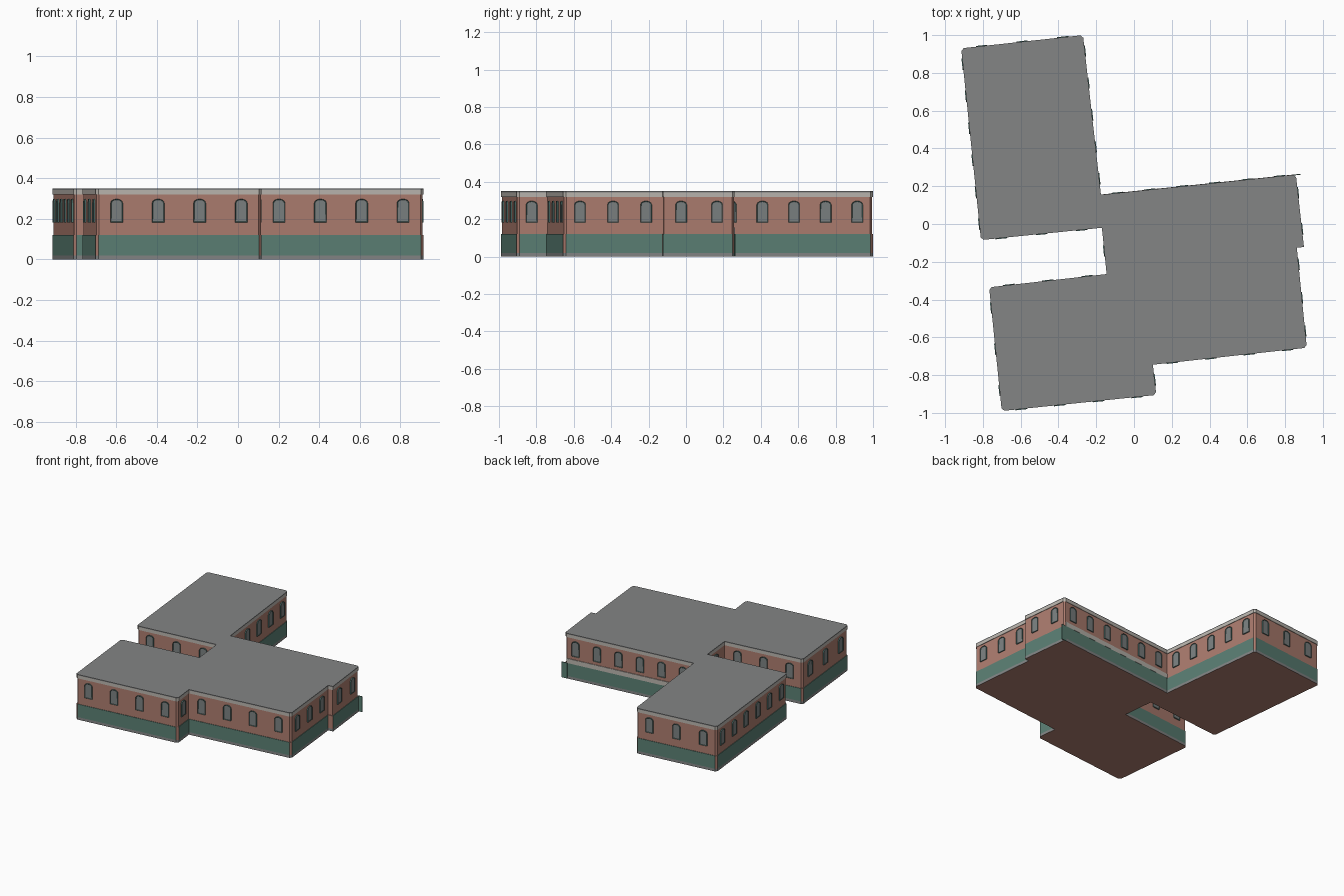
import bpy, bmesh, math
from mathutils import Vector

if "Cube" in bpy.data.objects:
    bpy.data.objects.remove(bpy.data.objects["Cube"])


def material(name, rgb):
    m = bpy.data.materials.new(name)
    m.diffuse_color = (*rgb, 1)
    m.use_nodes = True
    m.node_tree.nodes["Principled BSDF"].inputs["Base Color"].default_value = m.diffuse_color
    return m


BRICK = material("brick", (0.42, 0.205, 0.16))
GREEN = material("green_base", (0.105, 0.215, 0.175))
STONE = material("pale_stone", (0.50, 0.47, 0.43))
GREY = material("roof_grey", (0.23, 0.235, 0.235))
GLASS = material("window_glass", (0.20, 0.22, 0.22))
FRAME = material("window_frame", (0.09, 0.20, 0.18))

# Footprint corners, counter-clockwise seen from above
CORNERS = [Vector(p) for p in [
    (-0.915, 0.93), (-0.81, -0.085), (-0.17, -0.02), (-0.145, -0.265),
    (-0.767, -0.335), (-0.70, -0.99), (0.118, -0.905), (0.10, -0.745),
    (0.915, -0.655), (0.862, -0.125), (0.90, -0.122), (0.857, 0.262),
    (-0.175, 0.155), (-0.27, 1.0)]]
N = len(CORNERS)
SHARP = {10}      # the small jog on the right keeps a sharp corner


def chamfered():
    """Footprint with the outer corners cut off."""
    pts = []
    for i, p in enumerate(CORNERS):
        a = (CORNERS[i - 1] - p).normalized()
        b = (CORNERS[(i + 1) % N] - p).normalized()
        if b.cross(a) > 0 and i not in SHARP:
            pts += [p + a * 0.014, p + b * 0.014]
        else:
            pts.append(p)
    return pts


def offset(pts, d):
    """Move every edge outward by d with mitred corners."""
    out = []
    for i, p in enumerate(pts):
        a = (p - pts[i - 1]).normalized()
        b = (pts[(i + 1) % len(pts)] - p).normalized()
        na, nb = Vector((a.y, -a.x)), Vector((b.y, -b.x))
        out.append(p + (na + nb) * (d / (1 + na.dot(nb))))
    return out


PLAN = chamfered()


def finish(name, bm, mats):
    me = bpy.data.meshes.new(name)
    bm.to_mesh(me)
    bm.free()
    for m in mats:
        me.materials.append(m)
    ob = bpy.data.objects.new(name, me)
    bpy.context.collection.objects.link(ob)
    return ob


def band(name, rings, mat, bottom=False, top=False):
    """Wall strip through (height, outward offset) rings; short corner faces are brick."""
    bm = bmesh.new()
    rows = [[bm.verts.new((p.x, p.y, z)) for p in offset(PLAN, d)] for z, d in rings]
    n = len(PLAN)
    for lo, hi in zip(rows, rows[1:]):
        for i in range(n):
            j = (i + 1) % n
            f = bm.faces.new((lo[i], lo[j], hi[j], hi[i]))
            if (PLAN[j] - PLAN[i]).length < 0.05 and mat is GREEN:
                f.material_index = 1
    if bottom:
        bm.faces.new(rows[0][::-1]).material_index = 1
    if top:
        bm.faces.new(rows[-1])
    return finish(name, bm, [mat, BRICK])


IN = -0.004
band("plinth", [(0, 0), (0.02, 0)], GREY, bottom=True)
band("green_base", [(0.02, 0), (0.12, 0), (0.12, IN)], GREEN)
band("brick_walls", [(0.12, IN), (0.32, IN)], BRICK)
band("cornice", [(0.32, IN), (0.32, 0), (0.343, 0)], STONE)
band("roof", [(0.343, 0), (0.35, 0)], GREY, top=True)


def wall_point(a, b, u, z, out):
    """Point at distance u along wall a-b, pushed outward."""
    t = (b - a).normalized()
    p = a + t * u + Vector((t.y, -t.x)) * out
    return (p.x, p.y, z)


def plate(name, a, b, u0, u1, z0, z1, o0, o1, mat):
    bm = bmesh.new()
    lo, hi = [[bm.verts.new(wall_point(a, b, u, z, o)) for u, z in
               ((u0, z0), (u1, z0), (u1, z1), (u0, z1))] for o in (o0, o1)]
    bm.faces.new(lo[::-1])
    bm.faces.new(hi)
    for i in range(4):
        j = (i + 1) % 4
        bm.faces.new((lo[i], lo[j], hi[j], hi[i]))
    return finish(name, bm, [mat])


# Back wall: pale ledge above the base, and base plate running past the corner
a, b = CORNERS[11], CORNERS[12]
length = (b - a).length
plate("back_ledge", a, b, 0.014, length, 0.12, 0.155, IN, 0.001, STONE)
plate("base_end", a, b, -0.025, 0.02, 0.0, 0.12, -0.004, 0.001, GREEN)

# Window shape: straight sides with a low arched head
W, SILL, SHOULDER, RISE = 0.03, 0.183, 0.278, 0.02
SHAPE = [(-W, SILL), (W, SILL)] + [
    (W * math.cos(math.pi * k / 6), SHOULDER + RISE * math.sin(math.pi * k / 6))
    for k in range(7)]


def window(name, a, b, u):
    bm = bmesh.new()
    lo, hi = [[bm.verts.new(wall_point(a, b, u + x, z, o)) for x, z in SHAPE]
              for o in (IN, IN + 0.008)]
    n = len(SHAPE)
    for i in range(n):
        j = (i + 1) % n
        bm.faces.new((lo[i], lo[j], hi[j], hi[i]))
    pane = bm.faces.new(hi)
    bm.normal_update()
    bmesh.ops.inset_region(bm, faces=[pane], thickness=0.004, depth=-0.003)
    pane.material_index = 1
    finish(name, bm, [FRAME, GLASS])


# Evenly spaced windows on every wall
for i, a in enumerate(CORNERS):
    b = CORNERS[(i + 1) % N]
    length = (b - a).length
    if length < 0.1:
        continue
    count = max(1, int(length / 0.168))
    for k in range(count):
        window(f"window_{i}_{k}", a, b, (k + 0.5) * length / count)
